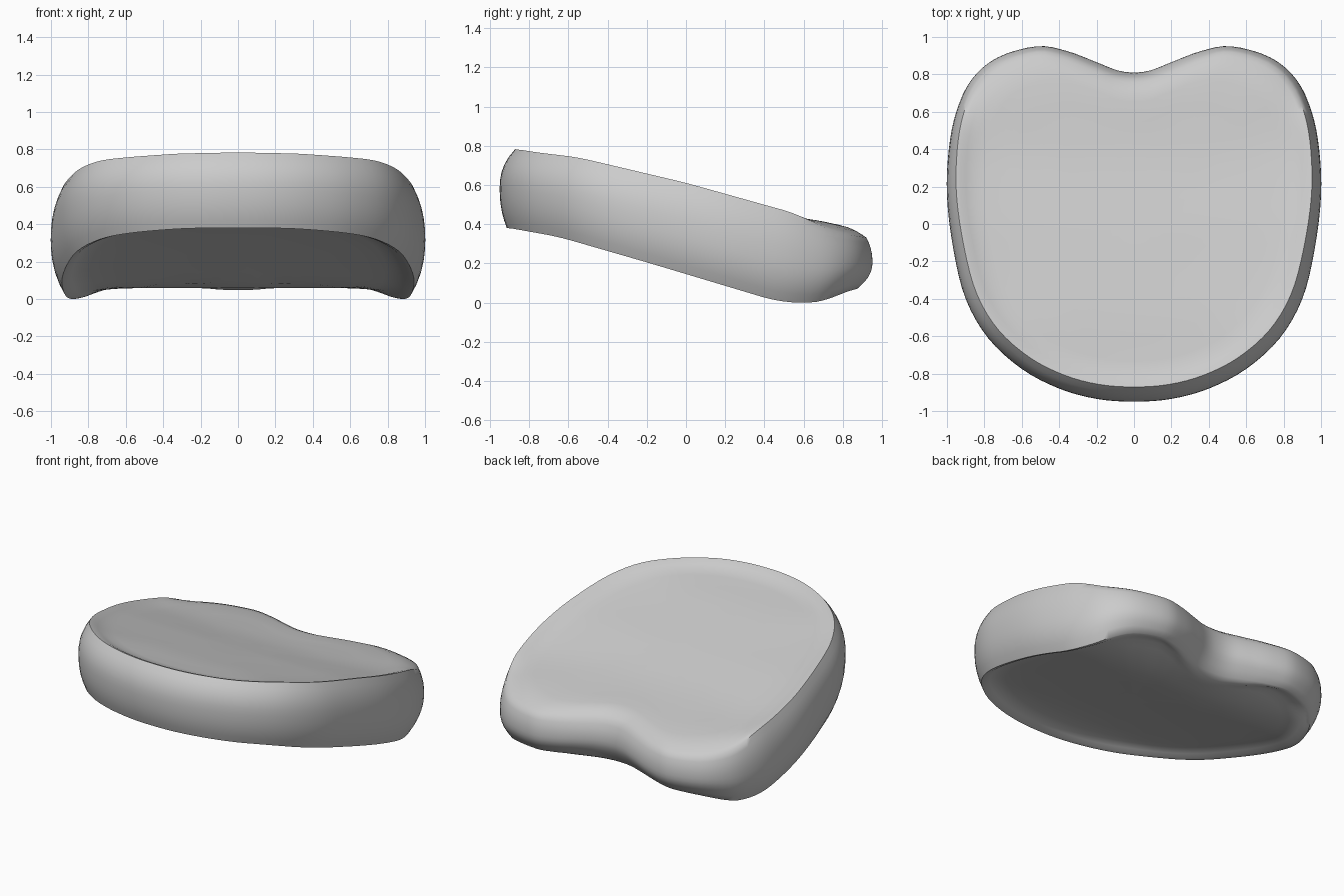
import bpy, bmesh
from math import exp
from mathutils import Vector

if "Cube" in bpy.data.objects:
    bpy.data.objects.remove(bpy.data.objects["Cube"])

# Half outline seen from above, front centre to back notch
HALF = [(0, -.95), (.2, -.935), (.4, -.88), (.6, -.775), (.78, -.61), (.9, -.4), (.965, -.14),
        (1, .15), (.99, .4), (.95, .6), (.87, .77), (.73, .89), (.52, .95), (.36, .925),
        (.2, .865), (.09, .822), (0, .81)]
# Rim heights along y
TOP = [(-.87, .79), (-.8, .775), (-.55, .745), (0, .615), (.5, .475), (.72, .42), (.8, .395), (.95, .37)]
BOTTOM = [(-.93, .39), (-.65, .34), (-.2, .21), (.2, .09), (.45, .015), (.6, 0), (.72, .015), (.82, .065), (.9, .08)]


def lerp_table(table, y):
    if y <= table[0][0]:
        return table[0][1]
    for (a, za), (b, zb) in zip(table, table[1:]):
        if y <= b:
            return za + (zb - za) * (y - a) / (b - a)
    return table[-1][1]


def smooth_table(table, y):
    return sum(lerp_table(table, y + d) for d in (-.05, 0, .05)) / 3


def smoothstep(a, b, x):
    t = min(1, max(0, (x - a) / (b - a)))
    return t * t * (3 - 2 * t)


def closed_spline(points, steps):
    out, n = [], len(points)
    for i in range(n):
        p0, p1, p2, p3 = (points[(i + k) % n] for k in (-1, 0, 1, 2))
        for s in range(steps):
            t = s / steps
            out.append(.5 * (2 * p1 + (p2 - p0) * t + (2 * p0 - 5 * p1 + 4 * p2 - p3) * t * t
                             + (3 * p1 - p0 - 3 * p2 + p3) * t ** 3))
    return out


right = [Vector(p) for p in HALF]
left = [Vector((-p.x, p.y)) for p in reversed(right[1:-1])]
outline = closed_spline(right + left, 4)
N = len(outline)
normals = []
for i in range(N):
    d = (outline[(i + 1) % N] - outline[i - 1]).normalized()
    normals.append(Vector((d.y, -d.x)))

bm = bmesh.new()


def rim_inset(y, t):
    amount = .055 - .025 * y if t > .5 else .055 + .02 * y
    return amount * abs(2 * t - 1) ** 2.3


def back_roll(p):
    return .04 * smoothstep(.5, .8, p.y)


def notch_lift(p):
    return .05 * exp(-(p.x / .3) ** 2) * smoothstep(.4, .8, p.y)


def wall_ring(t):
    ring = []
    for p, n in zip(outline, normals):
        q = p - n * rim_inset(p.y, t)
        low = smooth_table(BOTTOM, q.y) + notch_lift(p)
        high = smooth_table(TOP, q.y) - back_roll(p)
        ring.append(bm.verts.new((q.x, q.y, low * (1 - t) + high * t)))
    return ring


def top_ring(scale, depth):
    # The seat is dished, but rolls over softly at the back edge
    ring = []
    for p, n in zip(outline, normals):
        q = (p - n * rim_inset(p.y, 1)) * scale
        edge = max(0, (scale - .86) / .14) ** 2
        z = smooth_table(TOP, q.y) - depth * (1 - smoothstep(.3, .85, q.y)) - back_roll(p) * edge
        ring.append(bm.verts.new((q.x, q.y, z)))
    return ring


def bottom_ring(scale, depth):
    ring = []
    for p, n in zip(outline, normals):
        q = (p - n * rim_inset(p.y, 0)) * scale
        ring.append(bm.verts.new((q.x, q.y, smooth_table(BOTTOM, q.y) + max(depth, notch_lift(q)))))
    return ring


# Dished underside, bulging wall, dished top
dish = [(.975, .006), (.945, .022), (.9, .04), (.84, .048), (.7, .053), (.5, .058), (.3, .06), (.1, .06)]
rings = [bottom_ring(s, d * 1.1) for s, d in reversed(dish)]
rings += [wall_ring(k / 10) for k in range(11)]
rings += [top_ring(s, d * .75) for s, d in dish]
for a, b in zip(rings, rings[1:]):
    for i in range(N):
        j = (i + 1) % N
        bm.faces.new((a[i], a[j], b[j], b[i]))
bm.faces.new(list(reversed(rings[0])))
bm.faces.new(rings[-1])
bmesh.ops.recalc_face_normals(bm, faces=bm.faces)

# Rest the pad on the ground
low = min(v.co.z for v in bm.verts)
bmesh.ops.translate(bm, verts=bm.verts, vec=(0, 0, -low))

mesh = bpy.data.meshes.new("seat_pad")
bm.to_mesh(mesh)
bm.free()
pad = bpy.data.objects.new("seat_pad", mesh)
bpy.context.collection.objects.link(pad)
bpy.context.view_layer.objects.active = pad
pad.select_set(True)
bpy.ops.object.shade_smooth_by_angle(angle=1.0)
